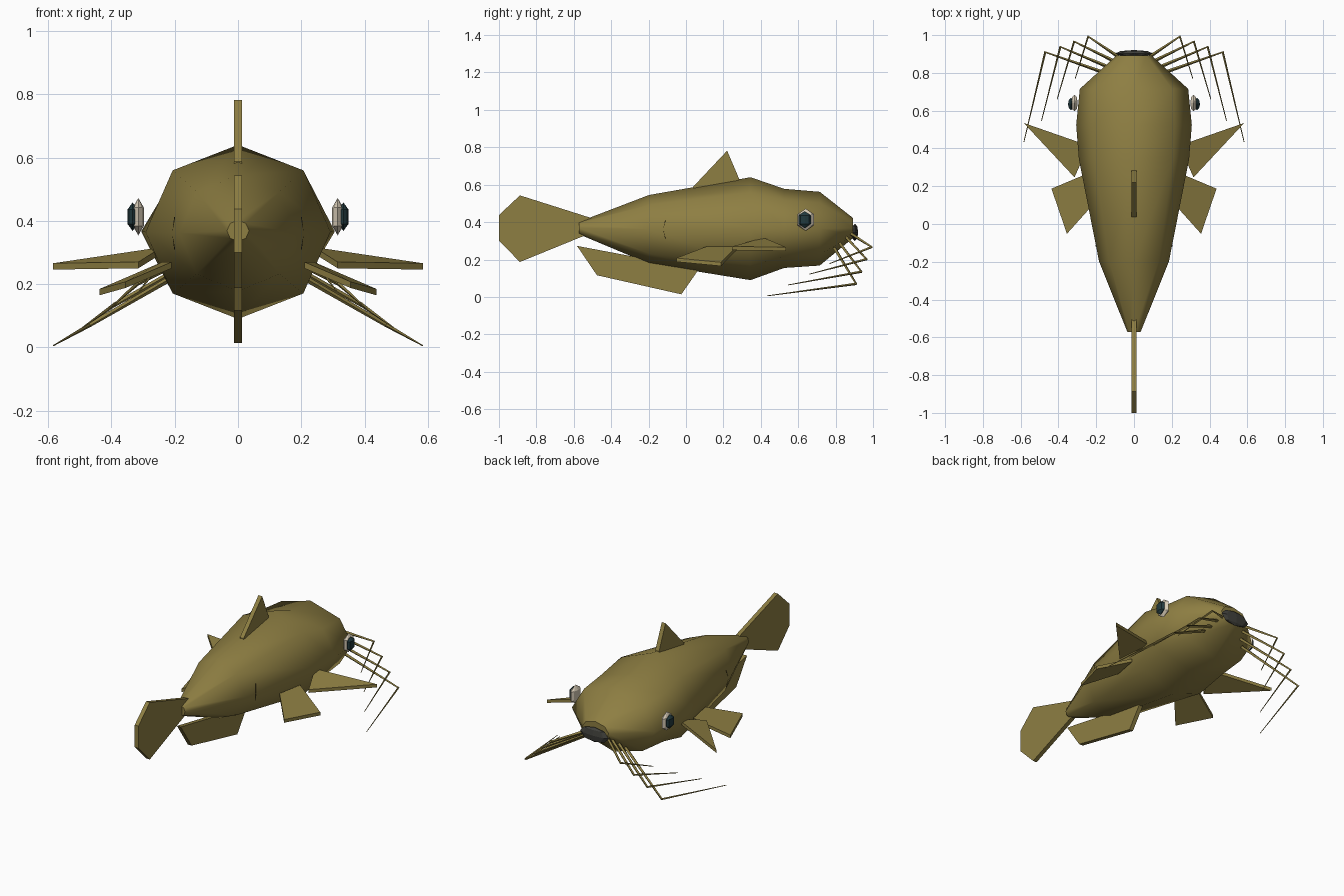
import bpy, bmesh, math
from mathutils import Vector

if "Cube" in bpy.data.objects:
    bpy.data.objects.remove(bpy.data.objects["Cube"])


def material(name, rgb):
    m = bpy.data.materials.new(name)
    m.diffuse_color = (*rgb, 1)
    m.use_nodes = True
    m.node_tree.nodes["Principled BSDF"].inputs["Base Color"].default_value = m.diffuse_color
    return m


OLIVE = material("olive skin", (0.27, 0.21, 0.055))
WHITE = material("eye cream", (0.68, 0.60, 0.47))
TEAL = material("pupil dark teal", (0.016, 0.042, 0.048))
GREY = material("mouth dark grey", (0.05, 0.05, 0.043))
DARK = material("gill dark brown", (0.07, 0.05, 0.015))


def finish(bm, name, mat):
    bmesh.ops.recalc_face_normals(bm, faces=bm.faces)
    me = bpy.data.meshes.new(name)
    bm.to_mesh(me)
    bm.free()
    me.materials.append(mat)
    ob = bpy.data.objects.new(name, me)
    bpy.context.collection.objects.link(ob)
    return ob


def loft(name, rings, mat, smooth=False):
    """Skin a list of equal-length point rings and cap both ends."""
    bm = bmesh.new()
    vs = [[bm.verts.new(p) for p in r] for r in rings]
    n = len(vs[0])
    for a, b in zip(vs, vs[1:]):
        for i in range(n):
            f = bm.faces.new((a[i], a[(i + 1) % n], b[(i + 1) % n], b[i]))
            f.smooth = smooth
    bm.faces.new(vs[0])
    bm.faces.new(vs[-1])
    return finish(bm, name, mat)


def plate(name, pts, offset, mat=OLIVE):
    """Flat fin: outline extruded by an offset vector."""
    off = Vector(offset)
    return loft(name, [pts, [Vector(p) + off for p in pts]], mat)


def ball(name, centre, radii, seg, rings, mat):
    bm = bmesh.new()
    bmesh.ops.create_uvsphere(bm, u_segments=seg, v_segments=rings, radius=1)
    for v in bm.verts:
        v.co = Vector(centre) + Vector(a * r for a, r in zip(v.co, radii))
    return finish(bm, name, mat)


def tube(name, pts, radii, mat, sides=4):
    """Tapered stalk through a few points."""
    pts = [Vector(p) for p in pts]
    rings = []
    for i, p in enumerate(pts):
        d = (pts[min(i + 1, len(pts) - 1)] - pts[max(i - 1, 0)]).normalized()
        u = d.cross(Vector((0, 0, 1))).normalized()
        w = d.cross(u)
        rings.append([p + radii[i] * (u * math.cos(t) + w * math.sin(t))
                      for t in (2 * math.pi * k / sides for k in range(sides))])
    return loft(name, rings, mat)


# Body: eight-sided rings (y, half width, top, bottom)
sections = [(-0.572, 0.035, 0.402, 0.335), (-0.198, 0.185, 0.545, 0.178),
            (0.345, 0.292, 0.64, 0.09), (0.525, 0.306, 0.578, 0.155),
            (0.715, 0.287, 0.562, 0.168), (0.893, 0.092, 0.422, 0.315)]
loft("body", [[(w * math.sin(k * math.pi / 4), y,
                (t + b) / 2 + (t - b) / 2 * math.cos(k * math.pi / 4))
               for k in range(8)] for y, w, t, b in sections], OLIVE, True)

# Fins on the centre line (y, z)
centre_fins = {
    "dorsal_fin": [(0.035, 0.57), (0.037, 0.588), (0.22, 0.782),
                   (0.283, 0.634), (0.283, 0.57)],
    "tail_fin": [(-0.5, 0.42), (-0.888, 0.543), (-1.0, 0.438), (-1.0, 0.3),
                 (-0.888, 0.187), (-0.5, 0.345)],
    "anal_fin": [(-0.583, 0.273), (-0.476, 0.116), (-0.025, 0.014),
                 (0.07, 0.15), (0.0, 0.22), (-0.25, 0.21)],
}
for name, outline in centre_fins.items():
    plate(name, [(-0.013, y, z) for y, z in outline], (0.026, 0, 0))

# Mouth
ball("mouth", (0, 0.903, 0.345), (0.1, 0.018, 0.046), 8, 4, GREY)

# Paired parts
whiskers = [  # root, bend, tip
    ((0.14, 0.795, 0.26), (0.47, 0.91, 0.07), (0.583, 0.434, 0.006)),
    ((0.11, 0.82, 0.29), (0.39, 0.938, 0.135), (0.49, 0.545, 0.064)),
    ((0.08, 0.85, 0.325), (0.317, 0.966, 0.202), (0.407, 0.66, 0.122)),
    ((0.06, 0.87, 0.345), (0.243, 0.993, 0.267), (0.312, 0.767, 0.178)),
]
for side, s in (("right", 1), ("left", -1)):
    def flip(pts):
        return [(s * x, y, z) for x, y, z in pts]

    # Eyes
    ball(side + "_eye", (s * 0.315, 0.64, 0.413), (0.02, 0.051, 0.059), 8, 3, WHITE)
    ball(side + "_pupil", (s * 0.333, 0.635, 0.413), (0.019, 0.038, 0.045), 8, 3, TEAL)

    # Pectoral and pelvic fins
    plate(side + "_pectoral_fin",
          flip([(0.24, 0.415, 0.317), (0.584, 0.535, 0.266), (0.315, 0.247, 0.27)]),
          (0, 0, -0.02))
    plate(side + "_pelvic_fin",
          flip([(0.24, 0.27, 0.27), (0.437, 0.187, 0.185),
                (0.355, -0.052, 0.208), (0.21, 0.11, 0.27)]), (0, 0, -0.02))

    # Side slit
    tube(side + "_side_slit",
         flip([(0.2, -0.11, 0.412), (0.208, -0.122, 0.36), (0.2, -0.11, 0.31)]),
         (0.002, 0.006, 0.002), DARK)

    # Whiskers
    for i, path in enumerate(whiskers):
        tube(f"{side}_whisker_{i + 1}", flip(path), (0.01, 0.007, 0.002), OLIVE)
